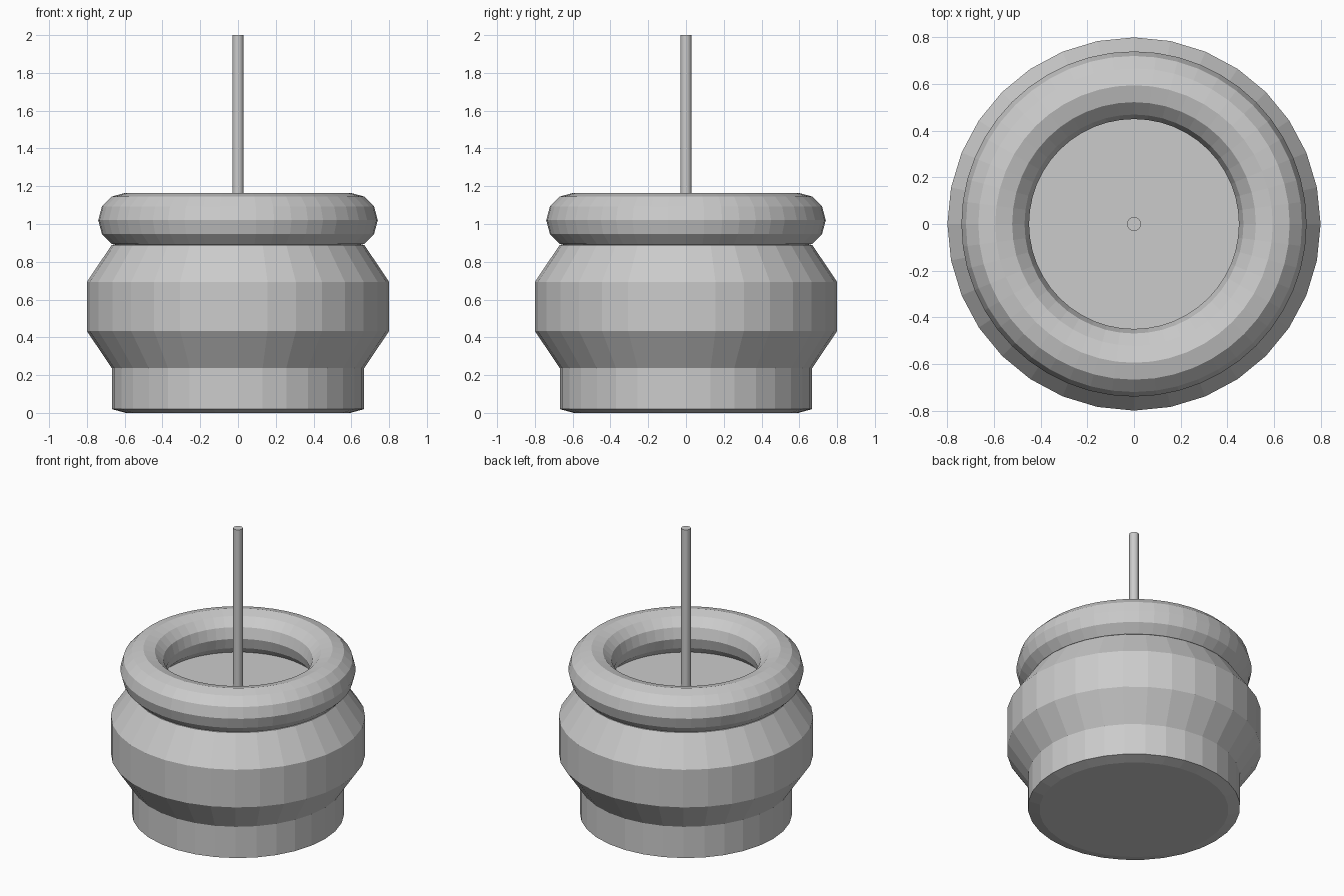
import bpy, bmesh, math

if "Cube" in bpy.data.objects:
    bpy.data.objects.remove(bpy.data.objects["Cube"])

grey = bpy.data.materials.new("light grey")
grey.diffuse_color = (0.6, 0.6, 0.6, 1.0)
grey.use_nodes = True
grey.node_tree.nodes["Principled BSDF"].inputs["Base Color"].default_value = grey.diffuse_color


def lathe(name, profile, sides, closed=False):
    """Spin an (r, z) profile around z; open profiles get flat end caps."""
    bm = bmesh.new()
    rings = []
    for r, z in profile:
        rings.append([bm.verts.new((r * math.cos(2 * math.pi * i / sides),
                                    r * math.sin(2 * math.pi * i / sides), z))
                      for i in range(sides)])
    pairs = list(zip(rings, rings[1:]))
    if closed:
        pairs.append((rings[-1], rings[0]))
    else:
        bm.faces.new(rings[0][::-1])
        bm.faces.new(rings[-1])
    for low, high in pairs:
        for i in range(sides):
            j = (i + 1) % sides
            bm.faces.new((low[i], low[j], high[j], high[i]))
    bmesh.ops.recalc_face_normals(bm, faces=bm.faces)
    mesh = bpy.data.meshes.new(name)
    bm.to_mesh(mesh)
    bm.free()
    mesh.materials.append(grey)
    obj = bpy.data.objects.new(name, mesh)
    bpy.context.collection.objects.link(obj)
    return obj


# Pot body: chamfered foot, flared belly, flat top inside the rim
lathe("pot_body", [(0.595, 0), (0.668, 0.02), (0.668, 0.237), (0.80, 0.433),
                   (0.80, 0.694), (0.668, 0.89)], 32)

# Rounded rim ring with a 12-sided cross-section
ring = [(0.595 + 0.145 * math.cos(math.radians(a)),
         1.02 + 0.145 * math.sin(math.radians(a))) for a in range(0, 360, 30)]
lathe("rim_ring", ring, 48, closed=True)

# Thin upright rod standing in the middle
lathe("centre_rod", [(0.03, 0.88), (0.03, 2.0)], 32)
